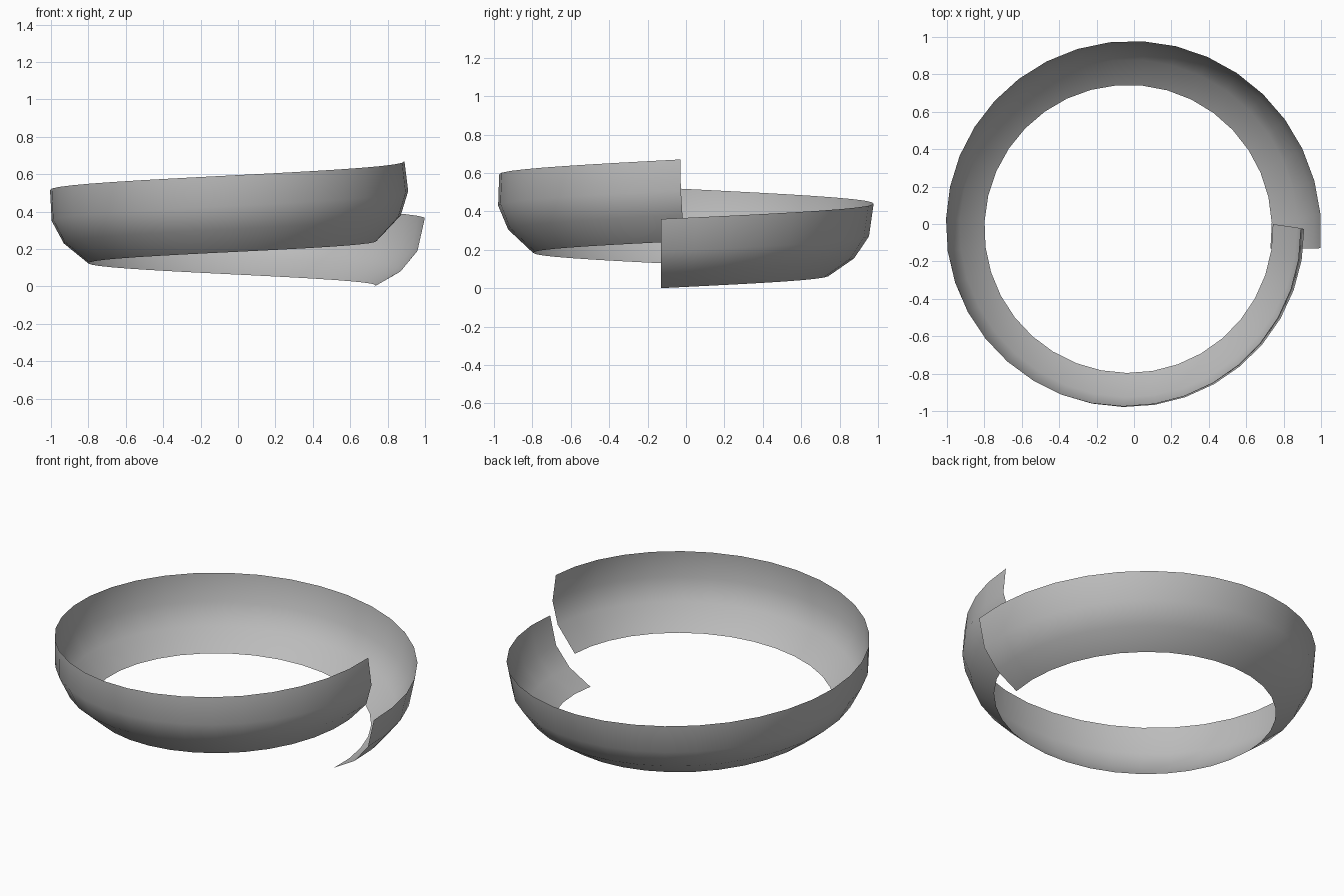
import bpy, math
from mathutils import Vector

cube = bpy.data.objects.get("Cube")
if cube:
    bpy.data.objects.remove(cube, do_unlink=True)

# One plain grey for the whole band
grey = bpy.data.materials.new("plain grey")
grey.use_nodes = True
colour = (0.5, 0.5, 0.5, 1)
grey.diffuse_color = colour
grey.node_tree.nodes["Principled BSDF"].inputs["Base Color"].default_value = colour

# Curved cross-sections at both ends: (radius, angle in degrees, height)
START = [(0.767, -7.9, 0.0), (0.905, -6.7, 0.08), (0.995, -6.1, 0.19), (1.033, -5.8, 0.36)]
END = [(0.773, 361.8, 0.245), (0.90, 360.4, 0.38), (0.94, 359.9, 0.51), (0.92, 359.7, 0.67)]
CENTRE = Vector((-0.03, -0.025, 0))
STEPS = 36


def section(t):
    """Cross-section at fraction t of the spiral, blended between the two ends."""
    points = []
    for a, b in zip(START, END):
        r, angle, z = Vector(a).lerp(Vector(b), t)
        angle = math.radians(angle)
        points.append(CENTRE + Vector((r * math.cos(angle), r * math.sin(angle), z)))
    return points


# Open spiral band, slightly more than one turn
verts = [p for i in range(STEPS + 1) for p in section(i / STEPS)]
n = len(START)
faces = [(i * n + j, (i + 1) * n + j, (i + 1) * n + j + 1, i * n + j + 1)
         for i in range(STEPS) for j in range(n - 1)]
mesh = bpy.data.meshes.new("spiral_band")
mesh.from_pydata(verts, [], faces)
mesh.materials.append(grey)
mesh.shade_smooth()
band = bpy.data.objects.new("spiral_band", mesh)
bpy.context.collection.objects.link(band)
